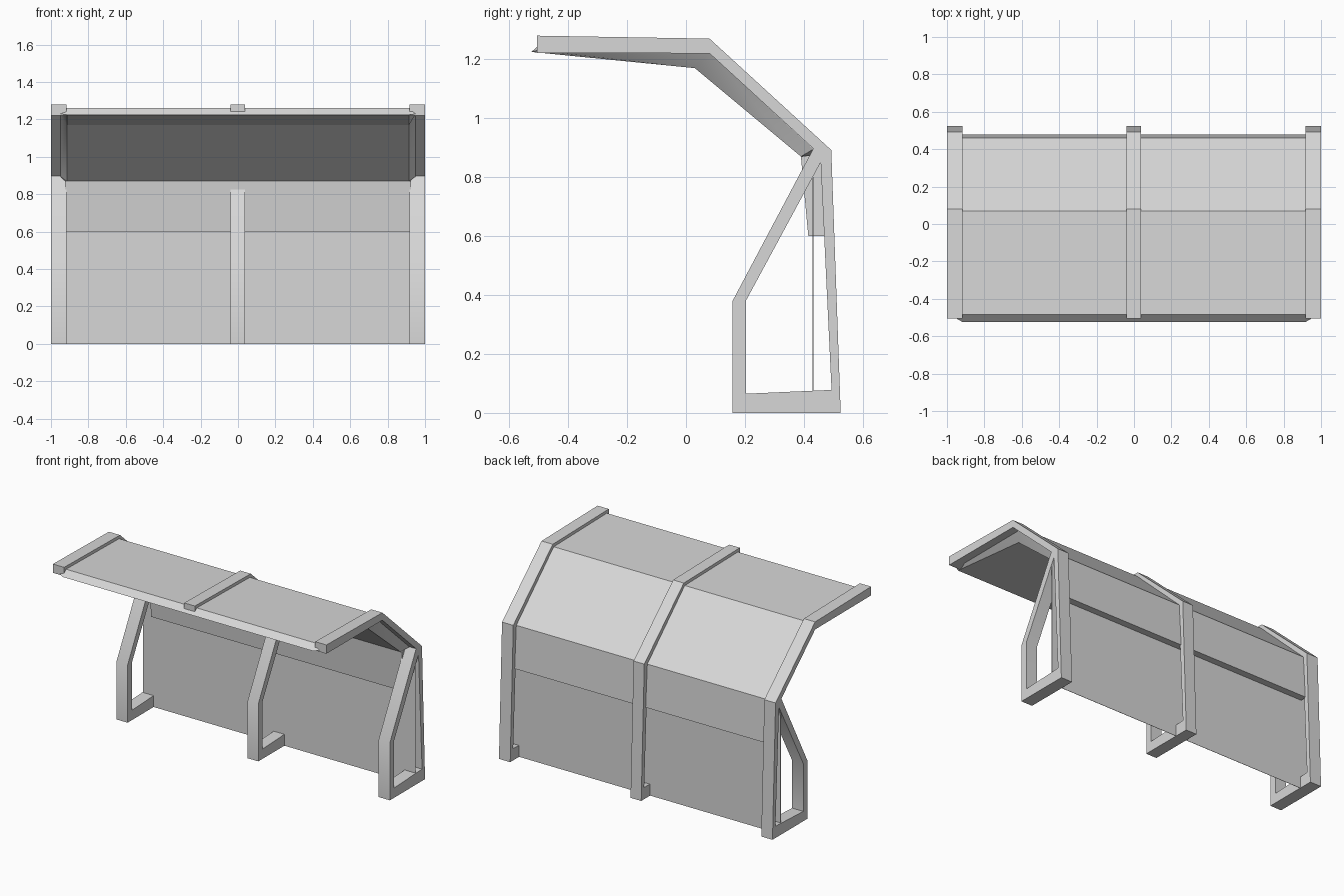
import bpy
import bmesh
from math import radians

cube = bpy.data.objects.get("Cube")
if cube:
    bpy.data.objects.remove(cube, do_unlink=True)

COLOUR = (0.68, 0.68, 0.68, 1)
grey = bpy.data.materials.new("light grey")
grey.use_nodes = True
grey.diffuse_color = COLOUR
grey.node_tree.nodes["Principled BSDF"].inputs["Base Color"].default_value = COLOUR


def finish(name, bm):
    bmesh.ops.recalc_face_normals(bm, faces=bm.faces[:])
    mesh = bpy.data.meshes.new(name)
    bm.to_mesh(mesh)
    bm.free()
    mesh.shade_smooth()
    mesh.set_sharp_from_angle(angle=radians(30))
    mesh.materials.append(grey)
    obj = bpy.data.objects.new(name, mesh)
    bpy.context.collection.objects.link(obj)
    return obj


def extrude_profile(name, points, faces, x0, x1):
    """Extrude a side profile of (y, z) points along x."""
    bm = bmesh.new()
    verts = [bm.verts.new((x0, y, z)) for y, z in points]
    for face in faces:
        bm.faces.new([verts[i] for i in face])
    moved = bmesh.ops.extrude_face_region(bm, geom=bm.faces[:], use_keep_orig=True)["geom"]
    for v in moved:
        if isinstance(v, bmesh.types.BMVert):
            v.co.x = x1
    return finish(name, bm)


def loft(name, sections):
    """Join equal-length (x, profile) sections and cap both ends."""
    bm = bmesh.new()
    rings = [[bm.verts.new((x, y, z)) for y, z in prof] for x, prof in sections]
    for a, b in zip(rings, rings[1:]):
        for i in range(len(a)):
            j = (i + 1) % len(a)
            bm.faces.new((a[i], a[j], b[j], b[i]))
    bm.faces.new(rings[0])
    bm.faces.new(rings[-1])
    return finish(name, bm)


# Ribs: bent roof beam, back post, foot and slanted strut around an opening
def rib(name, x0, x1, beam_bottom):
    outer = [(-0.505, 1.28), (0.08, 1.27), (0.493, 0.892), (0.525, 0), (0.158, 0),
             (0.158, 0.38), (0.432, 0.897), (0.08, 1.22), (-0.505, beam_bottom)]
    opening = [(0.203, 0.38), (0.457, 0.85), (0.494, 0.078), (0.203, 0.065)]
    faces = [(0, 1, 7, 8), (1, 2, 6, 7), (2, 10, 6), (2, 3, 11, 10),
             (3, 4, 12, 11), (4, 5, 9, 12), (5, 6, 10, 9)]
    return extrude_profile(name, outer + opening, faces, x0, x1)


rib("right_rib", -1, -0.918, 1.222)
rib("middle_rib", -0.04, 0.038, 1.24)
rib("left_rib", 0.918, 1, 1.222)

# Folded roof slab, its underside chamfered up to the end ribs
top = [(-0.485, 1.26), (0.07, 1.25), (0.461, 0.88)]
under = [(0.39, 0.87), (0.03, 1.17), (-0.525, 1.225)]
edge = [(0.432, 0.895), (0.08, 1.222), (-0.505, 1.23)]
loft("roof", [(-0.95, top + edge), (-0.915, top + under),
              (0.915, top + under), (0.95, top + edge)])

# Thick upper back wall
extrude_profile("upper_wall", [(0.461, 0.88), (0.478, 0.6), (0.415, 0.6), (0.39, 0.87)],
                [range(4)], -0.925, 0.925)

# Thin lower back wall, standing ahead of the posts and running up into the upper wall
extrude_profile("lower_wall", [(0.432, 0), (0.432, 0.8), (0.43, 0.8), (0.43, 0)],
                [range(4)], -0.995, 0.995)
